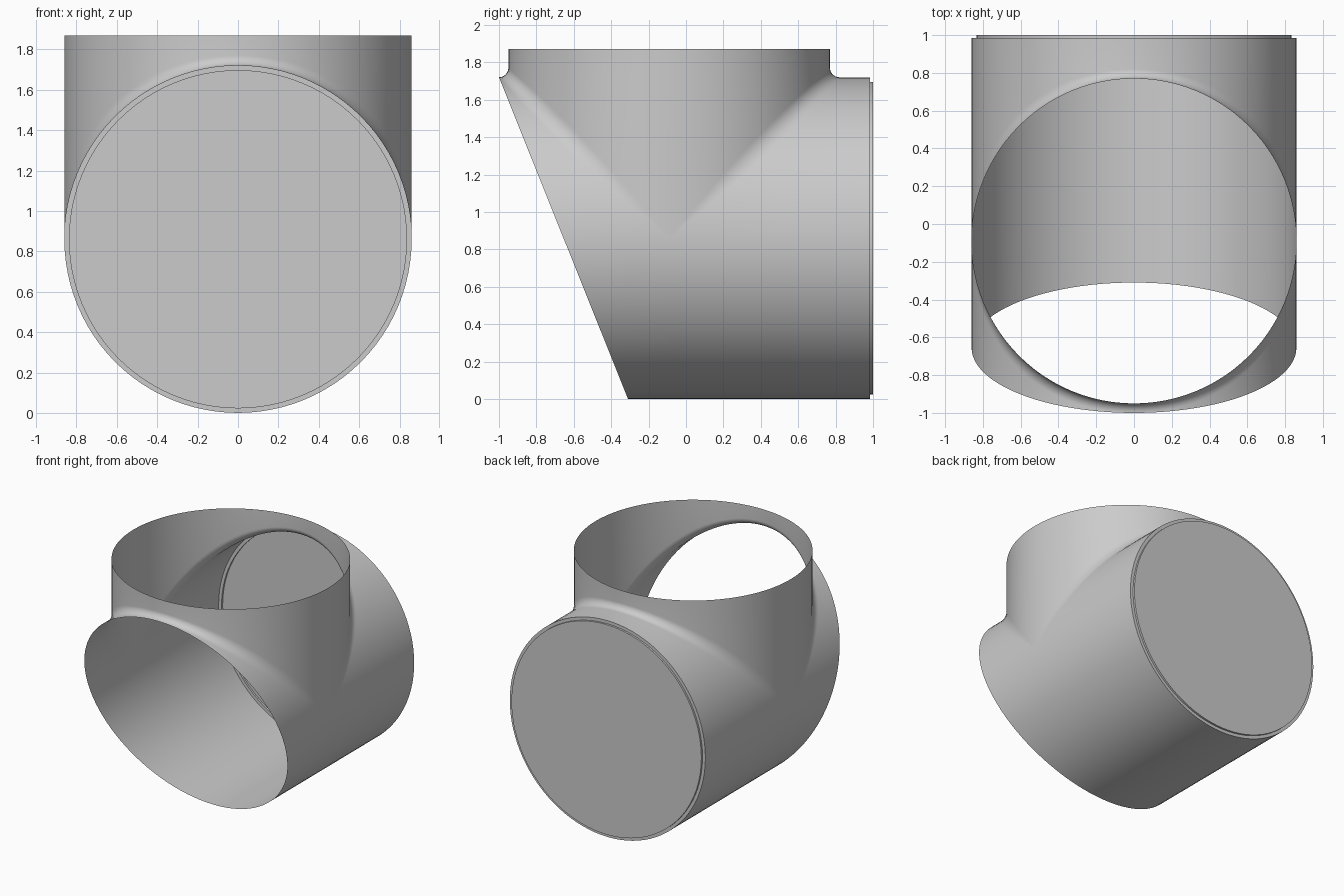
import bpy, bmesh
from math import sin, cos, pi
from mathutils import Vector

if "Cube" in bpy.data.objects:
    bpy.data.objects.remove(bpy.data.objects["Cube"])

R = 0.86          # radius of both pipes
CY = -0.09        # y of the vertical branch axis
TOP = 1.87        # open top of the branch
BACK = 0.985      # back end of the main pipe
CAP_R = 0.835     # raised end cap
N = 24            # segments per quarter turn
ARC = 8           # segments across the fillet


def front_y(z):
    # slanted front cut
    return -0.31 - 0.69 * z / (2 * R)


def end_y(side, z):
    return BACK if side > 0 else front_y(z)


def upper_section(a, side, sx):
    # pipe end -> rolling fillet -> branch rim, at angle a above the pipe axis
    c, s = cos(a), sin(a)
    r = 0.05 + 0.18 * (1 - s)
    centre = Vector(((R + r) * c, (R + r) * s, (R + r) * s))
    d_pipe, d_branch = Vector((c, 0, s)), Vector((c, s, 0))
    pts = []
    for i in range(ARC + 1):
        d = d_pipe.lerp(d_branch, i / ARC).normalized()
        p = centre - d * r
        pts.append(Vector((sx * p.x, CY + side * p.y, R + p.z)))
    z = R + R * s
    first = Vector((sx * R * c, end_y(side, z), z))
    last = Vector((sx * R * c, CY + side * R * s, TOP))
    return [first] + pts + [last]


def lower_section(a, side, sx):
    z = R - R * sin(a)
    x = sx * R * cos(a)
    return [Vector((x, end_y(side, z), z)), Vector((x, CY, z))]


def skin(bm, sections):
    rows = [[bm.verts.new(p) for p in s] for s in sections]
    for u, v in zip(rows, rows[1:]):
        for i in range(len(u) - 1):
            bm.faces.new((u[i], u[i + 1], v[i + 1], v[i]))


def finish(bm, name, angle):
    bmesh.ops.remove_doubles(bm, verts=bm.verts, dist=1e-4)
    bmesh.ops.dissolve_degenerate(bm, edges=bm.edges, dist=1e-5)
    bmesh.ops.recalc_face_normals(bm, faces=bm.faces)
    me = bpy.data.meshes.new(name)
    bm.to_mesh(me)
    bm.free()
    ob = bpy.data.objects.new(name, me)
    bpy.context.collection.objects.link(ob)
    bpy.ops.object.select_all(action='DESELECT')
    ob.select_set(True)
    bpy.context.view_layer.objects.active = ob
    bpy.ops.object.shade_smooth_by_angle(angle=angle)
    return ob


# Thin-walled tee: main pipe, fillet and vertical branch
bm = bmesh.new()
angles = [i * pi / 2 / N for i in range(N + 1)]
for sx in (1, -1):
    for side in (1, -1):
        skin(bm, [upper_section(a, side, sx) for a in angles])
        skin(bm, [lower_section(a, side, sx) for a in angles])
finish(bm, "pipe_tee", 0.6)

# End cap: flat rim, small step and disc
bm = bmesh.new()
profile = [(R, BACK), (CAP_R, BACK), (CAP_R, 1.0)]
ring = [i * pi / 2 / N for i in range(4 * N + 1)]
skin(bm, [[Vector((r * cos(a), y, R + r * sin(a))) for r, y in profile] for a in ring])
bm.faces.new([bm.verts.new((CAP_R * cos(a), 1.0, R + CAP_R * sin(a))) for a in ring[:-1]])
finish(bm, "end_cap", 0.5)
